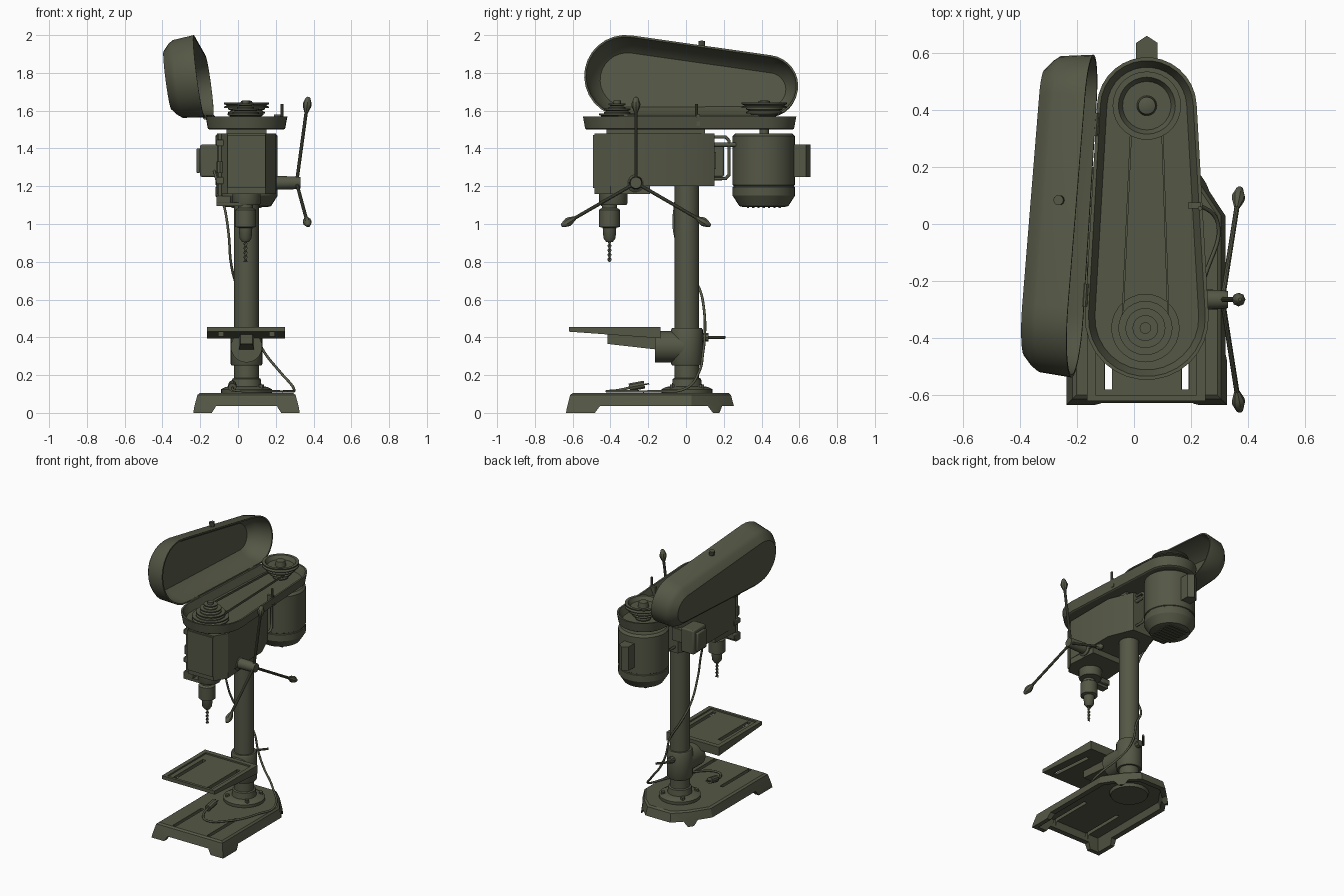
import bpy, bmesh, math
from mathutils import Vector, Matrix

if "Cube" in bpy.data.objects:
    bpy.data.objects.remove(bpy.data.objects["Cube"])

olive = bpy.data.materials.new("dark_olive_paint")
olive.diffuse_color = (0.09, 0.095, 0.06, 1)
olive.use_nodes = True
olive.node_tree.nodes["Principled BSDF"].inputs["Base Color"].default_value = olive.diffuse_color
CX = 0.045  # shared centre line of column, motor and spindle


def finish(bm, name):
    bmesh.ops.recalc_face_normals(bm, faces=bm.faces)
    me = bpy.data.meshes.new(name)
    bm.to_mesh(me)
    bm.free()
    ob = bpy.data.objects.new(name, me)
    bpy.context.collection.objects.link(ob)
    me.materials.append(olive)
    return ob


def loft(name, rings, caps=True):
    """Skin equal-length rings of points, closing both ends."""
    bm = bmesh.new()
    rows = [[bm.verts.new(p) for p in r] for r in rings]
    n = len(rows[0])
    for a, b in zip(rows, rows[1:]):
        for i in range(n):
            j = (i + 1) % n
            bm.faces.new((a[i], a[j], b[j], b[i]))
    if caps:
        bm.faces.new(rows[0])
        bm.faces.new(rows[-1])
    return finish(bm, name)


def lathe(name, prof, at, axis=(0, 0, 1), n=28):
    """Turn (radius, height) pairs about an axis starting at a point."""
    q = Vector((0, 0, 1)).rotation_difference(Vector(axis).normalized())
    rings = [[Vector(at) + q @ Vector((max(r, .001) * math.cos(2 * math.pi * i / n),
              max(r, .001) * math.sin(2 * math.pi * i / n), h)) for i in range(n)] for r, h in prof]
    return loft(name, rings)


def rod(name, a, b, r, n=12):
    a, b = Vector(a), Vector(b)
    return lathe(name, [(r, 0), (r, (b - a).length)], a, b - a, n)


def prism(name, pts, z0, z1, scale=1):
    return loft(name, [[(x, y, z0) for x, y in pts], [(x * scale, y * scale, z1) for x, y in pts]])


def box(name, x0, x1, y0, y1, z0, z1, bevel=0):
    ob = prism(name, [(x0, y0), (x1, y0), (x1, y1), (x0, y1)], z0, z1)
    if bevel:
        m = ob.modifiers.new("edge", 'BEVEL')
        m.width, m.segments = bevel, 2
    return ob


def cut(ob, cutter):
    m = ob.modifiers.new("cut", 'BOOLEAN')
    m.operation, m.solver, m.object = 'DIFFERENCE', 'EXACT', cutter
    bpy.context.view_layer.objects.active = ob
    bpy.ops.object.modifier_apply(modifier=m.name)
    bpy.data.objects.remove(cutter)


def tube(name, pts, r, smooth=True):
    cu = bpy.data.curves.new(name, 'CURVE')
    cu.dimensions, cu.bevel_depth, cu.bevel_resolution, cu.resolution_u = '3D', r, 2, 6
    sp = cu.splines.new('BEZIER' if smooth else 'POLY')
    if smooth:
        sp.bezier_points.add(len(pts) - 1)
        for b, p in zip(sp.bezier_points, pts):
            b.co, b.handle_left_type, b.handle_right_type = p, 'AUTO', 'AUTO'
    else:
        sp.points.add(len(pts) - 1)
        for b, p in zip(sp.points, pts):
            b.co = (*p, 1)
    ob = bpy.data.objects.new(name, cu)
    bpy.context.collection.objects.link(ob)
    cu.materials.append(olive)


def pod(c1, r1, c2, r2, n=16):
    """Outline around two circles of different size."""
    d = Vector(c2) - Vector(c1)
    phi, beta = math.atan2(d.y, d.x), math.acos((r1 - r2) / d.length)
    out = []
    for c, r, a, span in ((c2, r2, phi - beta, 2 * beta), (c1, r1, phi + beta, 2 * math.pi - 2 * beta)):
        for i in range(n):
            t = a + span * i / (n - 1)
            out.append((c[0] + r * math.cos(t), c[1] + r * math.sin(t)))
    return out


# Hollow base with arched feet and slots
def foot_ring(i, z):
    half = [(.282 - i, -.635 + i), (.282 - i, .03), (.19 - i * .8, .17 - i * .4), (.1 - i * .4, .26 - i)]
    return [(CX + x, y, z) for x, y in half] + [(CX - x, y, z) for x, y in reversed(half)]

base = loft("base", [foot_ring(.06, .08), foot_ring(.03, 0), foot_ring(0, 0), foot_ring(.005, .03),
                     foot_ring(.022, .095), foot_ring(.035, .105)])
cut(base, loft("side_arch", [[(x, -.49, -.01), (x, .15, -.01), (x, .115, .037), (x, -.455, .037)] for x in (-1, 1)]))
cut(base, loft("end_arch", [[(CX - .19, y, -.01), (CX + .19, y, -.01), (CX + .16, y, .037), (CX - .16, y, .037)]
                            for y in (-1, 1)]))
for x in (-.09, .18):
    cut(base, box("slot", x - .012, x + .012, -.59, -.27, 0, .2))

# Column with its foot flange
lathe("column_flange", [(.12, .06), (.135, .1), (.135, .125), (.11, .138), (.08, .14), (.075, .18), (.066, .185)], (CX, .005, 0))
rod("column", (CX, .005, .1), (CX, .005, 1.25), .065, 32)
for a in range(4):
    t = math.pi / 4 + a * math.pi / 2
    rod("flange_bolt", (CX + .11 * math.cos(t), .005 + .11 * math.sin(t), .12),
        (CX + .11 * math.cos(t), .005 + .11 * math.sin(t), .15), .015, 6)

# Work table, wedge shaped and slotted
table = loft("table", [[(x, -.62, .43), (x, -.135, .395), (x, -.135, .455), (x, -.62, .455)] for x in (-.165, .25)])
cut(table, box("table_well", -.135, .22, -.6, -.17, .445, .5))
for x in (-.09, .18):
    cut(table, box("slot", x - .013, x + .013, -.58, -.25, .3, .5))
loft("table_arm", [[(CX + s * .033, -.415, z) for s, z in ((-1, .365), (1, .365), (1, .42), (-1, .42))],
                   [(CX + s * .04, -.15, z) for s, z in ((-1, .335), (1, .335), (1, .42), (-1, .42))]])
lathe("table_collar", [(.078, .25), (.084, .26), (.084, .44), (.078, .45)], (CX, .005, 0))
rod("tilt_joint", (CX, -.165, .35), (CX, .0, .35), .083, 28)
rod("clamp_bolt", (CX, .08, .4), (CX, .12, .4), .022, 8)
rod("clamp_lever", (CX - .03, .11, .4), (CX + .05, .205, .4), .008, 8)

# Drill head
half = [(.1, -.485), (.155, -.4), (.155, -.02), (.085, .15)]
plan = [(CX + x, y) for x, y in half] + [(CX - x, y) for x, y in reversed(half)]
head = prism("head", plan, 1.2, 1.48)
front = [(CX + .1, -.485), (CX + .155, -.4), (CX + .14, -.19), (CX - .14, -.19), (CX - .155, -.4), (CX - .1, -.485)]
prism("head_lower", front, 1.16, 1.21)
box("front_panel", -.055, .145, -.493, -.48, 1.19, 1.47)
box("tray_mount", -.06, .15, -.42, .1, 1.475, 1.51)
lathe("quill_nose", [(.07, 1.1), (.075, 1.11), (.075, 1.17)], (CX, -.385, 0))
lathe("chuck", [(.018, .905), (.032, .925), (.036, .98), (.055, .985), (.055, 1.075), (.04, 1.085), (.04, 1.13)],
      (CX - .005, -.405, 0), n=24)
rings = []
for i in range(37):
    t = i / 36 * math.pi * 5
    rings.append([Matrix.Rotation(t, 3, 'Z') @ Vector((.011 * math.cos(k * math.pi / 4), .005 * math.sin(k * math.pi / 4), 0))
                  + Vector((CX - .005, -.405, .8 + .12 * i / 36)) for k in range(8)])
loft("drill_bit", rings)

# Depth stop on the left of the head
rod("depth_rod", (-.095, -.43, 1.11), (-.095, -.43, 1.48), .011)
for z in (1.13, 1.23, 1.43):
    box("depth_bracket", -.115, -.04, -.45, -.38, z - .018, z + .018, .004)
rod("depth_nut", (-.095, -.43, 1.27), (-.095, -.43, 1.33), .02, 8)
box("depth_stop_arm", -.115, CX, -.45, -.4, 1.095, 1.115)

# Feed hub and three spokes
hub = Vector((.31, -.265, 1.218))
lathe("feed_hub", [(.05, 0), (.05, .02), (.036, .03), (.034, .12), (.03, .155)], (.175, -.265, 1.218), (1, 0, 0), 20)
for a in (90, 210, 330):
    t = math.radians(a)
    d = Vector((0, math.cos(t), math.sin(t)))
    tip = hub + d * .455 + Vector((.062, 0, 0))
    ax = (tip - hub).normalized()
    rod("feed_spoke", hub - ax * .02, tip - ax * .06, .009, 10)
    lathe("spoke_knob", [(.01, 0), (.022, .03), (.024, .045), (.012, .078), (.006, .083)], tip - ax * .083, ax, 8)

# Motor, its boxes and mounting frame
lathe("motor", [(.11, 1.09), (.13, 1.095), (.165, 1.15), (.165, 1.195), (.16, 1.198), (.16, 1.204), (.165, 1.207),
                (.165, 1.465), (.15, 1.48)], (CX, .412, 0), n=32)
for i in range(-3, 4):
    box("motor_vent", CX - .08, CX + .08, .406 + i * .028, .418 + i * .028, 1.085, 1.095)
prism("motor_box", [(CX - .038, .55), (CX + .038, .55), (CX + .038, .635), (CX, .66), (CX - .038, .635)], 1.25, 1.42)
box("switch_box", -.2, -.1, .06, .2, 1.25, 1.42, .008)
box("switch_plate", -.22, -.2, .08, .18, 1.27, 1.4, .006)
box("switch_bracket", -.12, 0, .08, .16, 1.29, 1.38)
for x in (CX - .06, CX + .06):
    tube("motor_frame", [(x, .1, 1.46), (x, .21, 1.46), (x, .228, 1.44), (x, .228, 1.26), (x, .21, 1.24), (x, .1, 1.24)], .009, False)
    rod("motor_slide", (x, .1, 1.42), (x, .3, 1.42), .012)

# Pulley tray
def tray_ring(i, z):
    return [(x, y, z) for x, y in pod((CX, -.33), .217 - i, (CX, .41), .175 - i)]

loft("pulley_tray", [tray_ring(.035, 1.52), tray_ring(.012, 1.57), tray_ring(0, 1.57), tray_ring(.012, 1.505), tray_ring(.02, 1.5)])
box("latch", .19, .235, .055, .075, 1.52, 1.58)
rod("latch_pin", (.232, .055, 1.56), (.232, .055, 1.635), .008, 8)

# Stepped pulleys, one upright and one inverted, with a belt
def stepped(radii, z, h):
    prof = []
    for r in radii:
        prof += [(r, z), (r, z + h * .25), (r - .015, z + h * .5), (r, z + h * .75), (r, z + h)]
        z += h
    return prof

lathe("spindle_pulley", stepped([.12, .095, .07, .045], 1.53, .027) + [(.02, 1.638), (.02, 1.655)], (CX - .005, -.365, 0))
lathe("motor_pulley", stepped([.05, .073, .097, .12], 1.53, .028) + [(.1, 1.642), (.085, 1.615), (.035, 1.615),
                                                                 (.03, 1.65), (.015, 1.655)], (CX, .415, 0))
rod("motor_shaft", (CX, .415, 1.47), (CX, .415, 1.6), .025)
belt = pod((CX - .005, -.365), .085, (CX, .415), .055)
inner = pod((CX - .005, -.365), .078, (CX, .415), .048)
loft("belt", [[(x, y, z) for x, y in o] for o, z in
              ((inner, 1.565), (belt, 1.565), (belt, 1.578), (inner, 1.578), (inner, 1.565))], False)

# Hinged lid, standing open on the left
O, H, U = Vector((-.157, 0, 1.565)), Vector((.062, .998, 0)), Vector((-.13, 0, .99))
N = -H.cross(U).normalized()

def lid_ring(i, d):
    return [O + H * s + U * t + N * d for s, t in pod((-.32, .22), .22 - i, (.43, .168), .165 - i)]

loft("lid", [lid_ring(.075, .155), lid_ring(.03, .105), lid_ring(.01, 0), lid_ring(0, 0),
             lid_ring(.012, .115), lid_ring(.03, .14), lid_ring(.065, .17)])
k = O + H * .08 + U * .385 + N * .06
rod("lid_knob", k, k + U * .03, .018, 10)
for s in (-.25, .35):
    rod("lid_hinge", O + H * (s - .04), O + H * (s + .04), .012, 10)

# Power cord and plug
tube("motor_cord", [(-.13, .1, 1.3), (-.11, -.02, 1.22), (-.07, -.06, 1.08), (-.05, -.06, .95),
                    (-.035, .0, .78), (0, .07, .66), (.06, .095, .55), (.09, .1, .42), (.14, .09, .32),
                    (.22, .07, .22), (.295, .0, .13), (.26, -.15, .115), (.16, -.35, .115), (.05, -.42, .115),
                    (-.02, -.36, .12), (-.03, -.29, .135)], .007)
rod("plug", (-.03, -.3, .135), (-.03, -.22, .15), .022, 10)
for x in (-.04, -.02):
    rod("plug_pin", (x, -.22, .15), (x, -.195, .155), .004, 6)

# Smooth round parts, keep corners crisp
for ob in bpy.data.objects:
    if ob.type == 'MESH':
        ob.data.polygons.foreach_set("use_smooth", [True] * len(ob.data.polygons))
        ob.data.set_sharp_from_angle(angle=math.radians(32))
